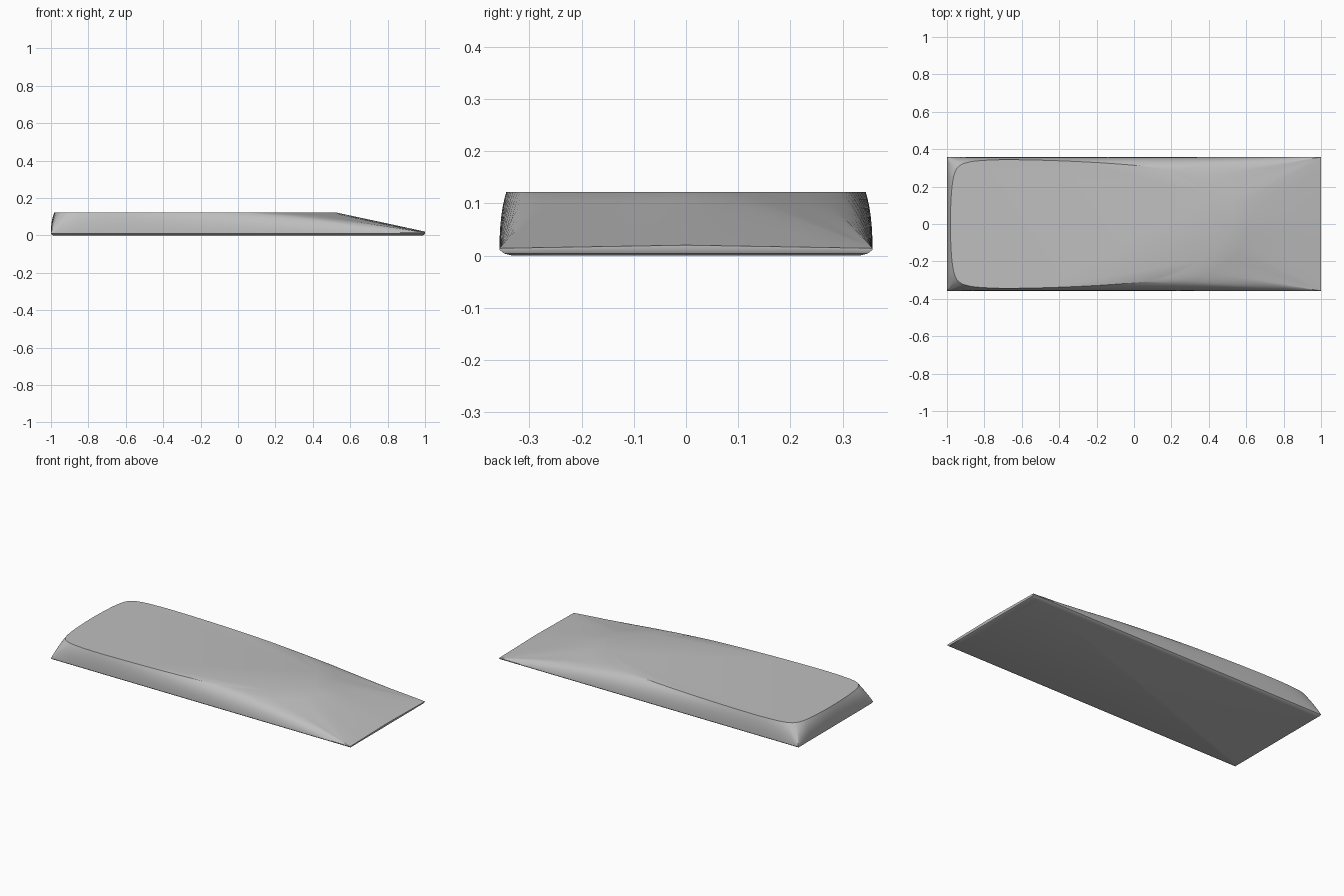
import bpy, bmesh, math
from mathutils import Vector

cube = bpy.data.objects.get("Cube")
if cube:
    bpy.data.objects.remove(cube, do_unlink=True)

HALF_W, TOP_Z = 0.357, 0.122

# Half outline: flat top x, y / matching rim x, y / side bulge
PROFILE = [
    (-0.982, 0.0, -1, 0.0, 1), (-0.977, 0.15, -1, 0.17, 1),
    (-0.967, 0.24, -1, 0.29, 0.8), (-0.952, 0.288, -1, HALF_W, 0.2),
    (-0.93, 0.313, -1, HALF_W, 0.1), (-0.895, 0.328, -1, HALF_W, 0.2),
    (-0.83, 0.338, -0.88, HALF_W, 0.8), (-0.68, 0.344, -0.68, HALF_W, 1),
    (-0.4, 0.338, -0.35, HALF_W, 1), (-0.1, 0.322, 0.15, HALF_W, 0.9),
    (0.13, 0.298, 0.75, HALF_W, 0.4), (0.27, 0.25, 1, HALF_W, 0.1),
    (0.4, 0.17, 1, HALF_W, 0), (0.49, 0.08, 1, HALF_W, 0),
    (0.525, 0.0, 1, 0.0, 0),
]


def catmull(a, b, c, d, t):
    return 0.5 * (2 * b + (c - a) * t + (2 * a - 5 * b + 4 * c - d) * t * t
                  + (3 * b - a - 3 * c + d) * t ** 3)


def outline(steps=4):
    """Smooth the top outline, keep the rim straight, mirror across y."""
    flip = lambda p: (p[0], -p[1], p[2], -p[3], p[4])
    pts = [flip(PROFILE[1])] + PROFILE + [flip(PROFILE[-2])]
    half = []
    for i in range(1, len(pts) - 2):
        a, b, c, d = pts[i - 1:i + 3]
        for s in range(steps):
            t = s / steps
            top = [catmull(a[k], b[k], c[k], d[k], t) for k in (0, 1)]
            rim = [b[k] + (c[k] - b[k]) * t for k in (2, 3, 4)]
            half.append(tuple(top + rim))
    half.append(PROFILE[-1])
    return half + [flip(p) for p in reversed(half[1:-1])]


def column(p):
    """Points from the underside up to the flat top."""
    tx, ty, rx, ry, bulge = p
    rim_z = 0.02 - 0.006 * abs(ry) / HALF_W
    low = [Vector((rx * 0.988, ry * 0.93, 0)),
           Vector((rx * 0.996, ry * 0.975, 0.004)),
           Vector((rx, ry, 0.011))]
    rim, top = Vector((rx, ry, rim_z)), Vector((tx, ty, TOP_Z))
    control = ((rim + top) / 2).lerp(Vector((rx, ry, 0.08)), bulge)
    n = 6
    side = []
    for i in range(n + 1):
        t = i / n
        side.append(rim * (1 - t) ** 2 + control * 2 * t * (1 - t) + top * t * t)
    return low + side


# Wedge body: lofted columns closed by a flat top and underside
bm = bmesh.new()
cols = [[bm.verts.new(v) for v in column(p)] for p in outline()]
for i, a in enumerate(cols):
    b = cols[(i + 1) % len(cols)]
    for j in range(len(a) - 1):
        bm.faces.new((a[j], b[j], b[j + 1], a[j + 1]))
bm.faces.new([c[0] for c in cols])
bm.faces.new([c[-1] for c in cols])
bmesh.ops.remove_doubles(bm, verts=bm.verts[:], dist=0.0003)
bmesh.ops.recalc_face_normals(bm, faces=bm.faces[:])
mesh = bpy.data.meshes.new("wedge_body")
bm.to_mesh(mesh)
bm.free()
body = bpy.data.objects.new("wedge_body", mesh)
bpy.context.collection.objects.link(body)

# Plain grey
grey = bpy.data.materials.new("plain_grey")
grey.use_nodes = True
colour = (0.52, 0.52, 0.52, 1)
grey.diffuse_color = colour
for node in grey.node_tree.nodes:
    if node.type == "BSDF_PRINCIPLED":
        node.inputs["Base Color"].default_value = colour
mesh.materials.append(grey)

bpy.ops.object.select_all(action="DESELECT")
body.select_set(True)
bpy.context.view_layer.objects.active = body
bpy.ops.object.shade_smooth_by_angle(angle=math.radians(30))
